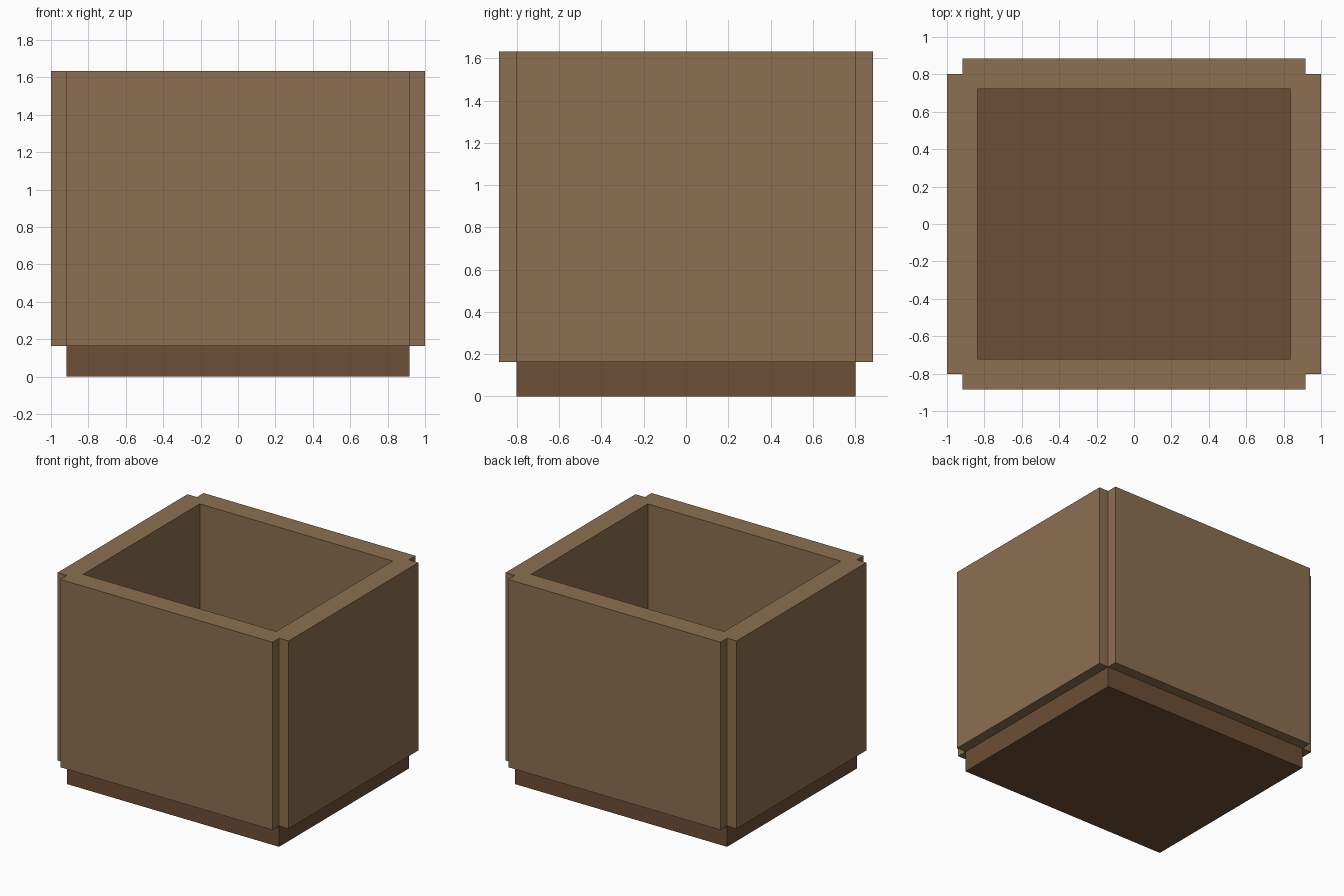
import bpy, bmesh

if "Cube" in bpy.data.objects:
    bpy.data.objects.remove(bpy.data.objects["Cube"])

HALF_X, HALF_Y = 0.918, 0.803    # base half sizes = wall centre lines
T = 0.082                        # half wall thickness
FLOOR, TOP = 0.163, 1.633


def colour(name, rgb):
    mat = bpy.data.materials.new(name)
    mat.diffuse_color = (*rgb, 1)
    mat.use_nodes = True
    mat.node_tree.nodes["Principled BSDF"].inputs["Base Color"].default_value = mat.diffuse_color
    return mat


def rectangle(x, y):
    return [(x, y), (-x, y), (-x, -y), (x, -y)]


def extrude_outline(name, loops, z0, z1, mat):
    """Fill closed outlines (inner ones become holes) and extrude upward."""
    bm = bmesh.new()
    for pts in loops:
        vs = [bm.verts.new((x, y, z0)) for x, y in pts]
        for a, b in zip(vs, vs[1:] + vs[:1]):
            bm.edges.new((a, b))
    bmesh.ops.triangle_fill(bm, edges=bm.edges[:], use_beauty=True)
    geom = bmesh.ops.extrude_face_region(bm, geom=bm.faces[:], use_keep_orig=True)["geom"]
    bmesh.ops.translate(bm, vec=(0, 0, z1 - z0),
                        verts=[g for g in geom if isinstance(g, bmesh.types.BMVert)])
    bmesh.ops.recalc_face_normals(bm, faces=bm.faces[:])
    mesh = bpy.data.meshes.new(name)
    bm.to_mesh(mesh)
    bm.free()
    mesh.materials.append(mat)
    obj = bpy.data.objects.new(name, mesh)
    bpy.context.collection.objects.link(obj)
    return obj


# Base slab, also the floor inside the box
extrude_outline("base", [rectangle(HALF_X, HALF_Y)], 0, FLOOR,
                colour("dark_wood", (0.153, 0.077, 0.037)))

# Four joined walls with a notch at each outer corner
corner = [(HALF_X + T, HALF_Y), (HALF_X, HALF_Y), (HALF_X, HALF_Y + T)]
outer = []
for sx, sy in ((1, 1), (-1, 1), (-1, -1), (1, -1)):
    pts = corner if sx * sy > 0 else corner[::-1]
    outer += [(sx * x, sy * y) for x, y in pts]
extrude_outline("walls", [outer, rectangle(HALF_X - T, HALF_Y - T)], FLOOR, TOP,
                colour("light_wood", (0.262, 0.162, 0.082)))
